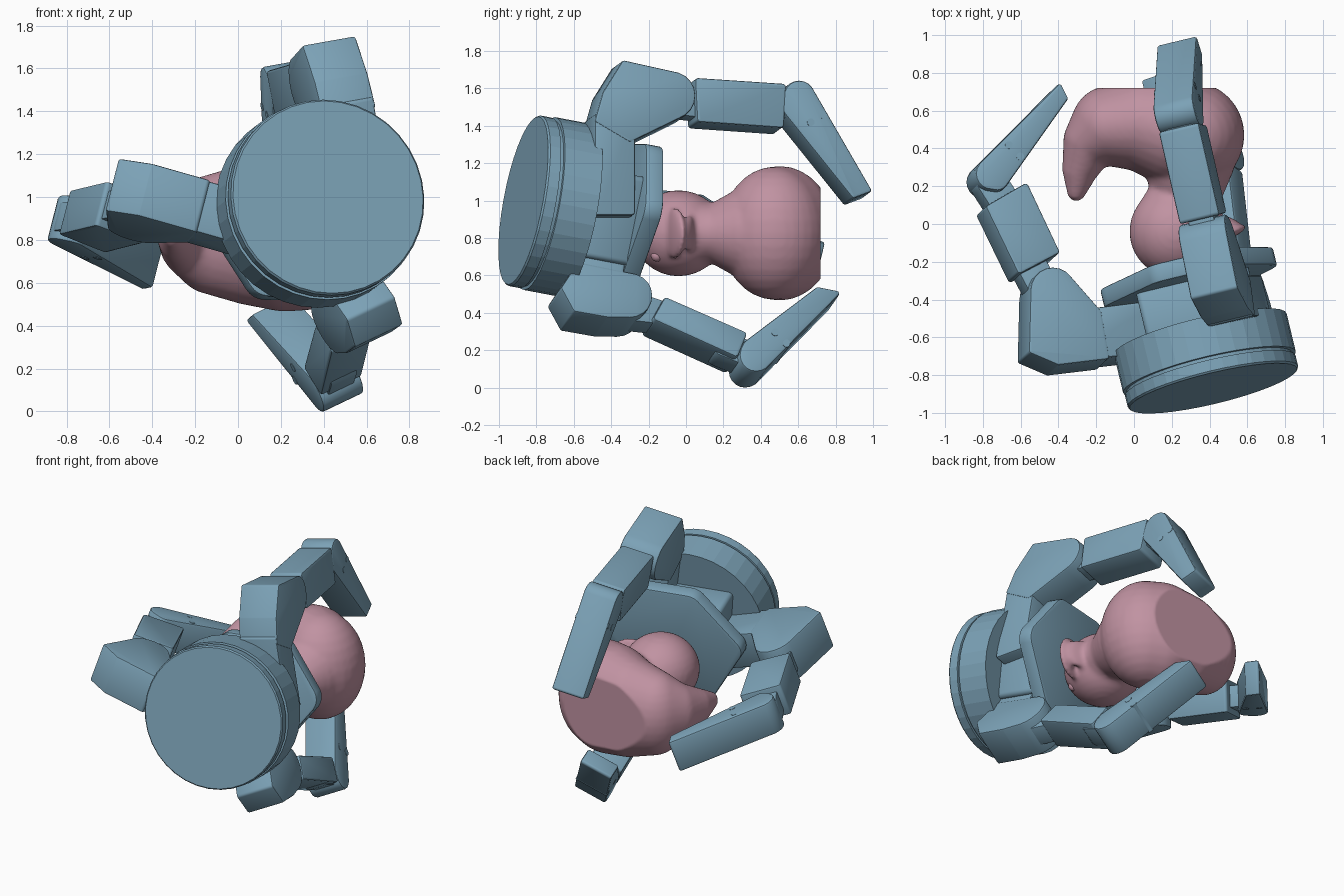
import bpy, bmesh, math
from mathutils import Vector, Matrix
from mathutils.geometry import convex_hull_2d

if "Cube" in bpy.data.objects:
    bpy.data.objects.remove(bpy.data.objects["Cube"])


def material(name, rgb):
    m = bpy.data.materials.new(name)
    m.diffuse_color = (*rgb, 1)
    m.use_nodes = True
    m.node_tree.nodes["Principled BSDF"].inputs["Base Color"].default_value = m.diffuse_color
    return m


BLUE = material("blue_metal", (0.20, 0.36, 0.47))
PINK = material("pink_rubber", (0.53, 0.29, 0.36))


def finish(name, bm, mat, bevel=0.0, angle=30):
    bmesh.ops.recalc_face_normals(bm, faces=bm.faces)
    me = bpy.data.meshes.new(name)
    bm.to_mesh(me)
    bm.free()
    ob = bpy.data.objects.new(name, me)
    bpy.context.collection.objects.link(ob)
    me.materials.append(mat)
    bpy.ops.object.select_all(action='DESELECT')
    ob.select_set(True)
    bpy.context.view_layer.objects.active = ob
    if bevel:
        b = ob.modifiers.new("bevel", 'BEVEL')
        b.width, b.segments, b.limit_method = bevel, 2, 'ANGLE'
        b.angle_limit = math.radians(40)
        bpy.ops.object.modifier_apply(modifier="bevel")
    bpy.ops.object.shade_smooth_by_angle(angle=math.radians(angle))
    return ob


def rounded(circles, seg=20):
    """Outline wrapped around circles given as (x, y, radius)."""
    pts = [Vector((c[0] + c[2] * math.cos(2 * math.pi * i / seg),
                   c[1] + c[2] * math.sin(2 * math.pi * i / seg)))
           for c in circles for i in range(seg)]
    return [pts[i] for i in convex_hull_2d(pts)]


def prism(name, near, far, bevel=0.012):
    bm = bmesh.new()
    a = [bm.verts.new(v) for v in near]
    b = [bm.verts.new(v) for v in far]
    bm.faces.new(a)
    bm.faces.new(b[::-1])
    for i in range(len(a)):
        j = (i + 1) % len(a)
        bm.faces.new((a[i], b[i], b[j], a[j]))
    return finish(name, bm, BLUE, bevel)


# ---- base and palm, in a frame tilted along the gripper axis
axis = Vector((-0.23, 0.955, -0.18)).normalized()
right = axis.cross(Vector((0, 0, 1))).normalized()
up = right.cross(axis)
C0 = Vector((0.42, -0.87, 1.0))


def palm(p, q, t):
    return C0 + right * p + up * q + axis * t


def lathe(name, profile, n=36):
    bm = bmesh.new()
    rings = [[bm.verts.new(palm(r * math.cos(2 * math.pi * i / n),
                                r * math.sin(2 * math.pi * i / n), t))
              for i in range(n)] for r, t in profile]
    for a, b in zip(rings, rings[1:]):
        for i in range(n):
            bm.faces.new((a[i], a[(i + 1) % n], b[(i + 1) % n], b[i]))
    bm.faces.new(rings[0])
    bm.faces.new(rings[-1])
    return finish(name, bm, BLUE, 0, 5)


lathe("base_disc", [(0.456, 0), (0.464, 0.01), (0.464, 0.07), (0.452, 0.072), (0.452, 0.088),
                    (0.470, 0.09), (0.470, 0.30)])


def palm_slab(name, circles, t0, t1):
    o = rounded(circles, 24)
    prism(name, [palm(v.x, v.y, t0) for v in o], [palm(v.x, v.y, t1) for v in o])


palm_slab("palm_plate", [(0.37, 0.06, 0.11), (0.20, 0.31, 0.1), (-0.12, 0.31, 0.1),
                         (-0.37, 0.04, 0.09), (-0.17, -0.27, 0.1), (0.14, -0.27, 0.1)], 0.55, 0.65)
palm_slab("palm_core", [(0.30, 0.20, 0.03), (-0.25, 0.20, 0.03), (-0.20, -0.22, 0.03),
                        (0.26, -0.22, 0.03)], 0.28, 0.57)


# ---- fingers: side profiles read on the near face, extruded along the hinge direction
def finger(name, view, p0, n, knuckle, arm, link, hinges, tip, screws):
    n, p0 = Vector(n).normalized(), Vector(p0)
    k = 0 if view == 'yz' else 2
    ax = (1, 2) if view == 'yz' else (0, 1)

    def lift(v, depth):
        p = Vector((0, 0, 0))
        p[ax[0]], p[ax[1]] = v[0], v[1]
        rest = sum(n[i] * (p[i] - p0[i]) for i in ax)
        p[k] = p0[k] + (0.12 - rest) / n[k]
        return p - n * (0.12 - depth)

    def slab(part, circles, w, bevel=0.012):
        o = rounded(circles)
        prism(name + part, [lift(v, w / 2) for v in o], [lift(v, -w / 2) for v in o], bevel)

    slab("_knuckle", knuckle, 0.26)
    slab("_arm", arm, 0.25)
    slab("_middle_link", link, 0.22)
    for i, h in enumerate(hinges):
        slab(f"_hinge_{i}", h, 0.14, 0.006)
    slab("_fingertip", tip, 0.22, 0.02)
    for i, s in enumerate(screws):
        slab(f"_screw_{i}", [(*s, 0.02)], 0.224, 0)


R = 0.018
finger("upper_finger", 'yz', (0.385, -0.07, 1.55), (0.958, 0.23, 0.17),
       [(-0.08, 1.56, 0.13), (-0.47, 1.43, R), (-0.43, 1.57, R), (-0.33, 1.73, R), (-0.30, 1.33, R)],
       [(-0.47, 1.45, R), (-0.29, 1.45, R), (-0.29, 0.94, R), (-0.47, 0.94, R)],
       [(0.07, 1.64, R), (0.08, 1.44, R), (0.52, 1.61, R), (0.51, 1.41, R)],
       [[(-0.06, 1.55, 0.08), (0.12, 1.53, 0.08)], [(0.45, 1.52, 0.08), (0.61, 1.54, 0.08)]],
       [(0.61, 1.56, 0.085), (0.58, 1.50, 0.06), (0.90, 1.03, 0.015), (0.98, 1.06, 0.015)],
       [(0.67, 1.42), (0.735, 1.46)])
finger("left_finger", 'xy', (-0.48, -0.35, 0.945), (0.255, 0.24, 1.0),
       [(-0.43, -0.35, 0.12), (-0.54, -0.67, R), (-0.40, -0.73, R), (-0.19, -0.47, R), (-0.15, -0.70, R)],
       [(-0.20, -0.46, R), (-0.40, -0.72, R), (0.12, -0.42, R), (0.10, -0.66, R)],
       [(-0.60, -0.24, R), (-0.41, -0.14, R), (-0.76, 0.09, R), (-0.57, 0.20, R)],
       [[(-0.45, -0.35, 0.08), (-0.53, -0.20, 0.08)], [(-0.65, 0.10, 0.08), (-0.74, 0.24, 0.08)]],
       [(-0.75, 0.27, 0.085), (-0.72, 0.24, 0.06), (-0.39, 0.73, 0.015), (-0.36, 0.67, 0.015)],
       [(-0.66, 0.42), (-0.60, 0.36)])
finger("lower_finger", 'yz', (0.495, -0.25, 0.43), (0.866, 0.285, 0.413),
       [(-0.30, 0.49, 0.12), (-0.65, 0.53, R), (-0.59, 0.42, R), (-0.42, 0.39, R), (-0.57, 0.65, R)],
       [(-0.58, 0.62, R), (-0.36, 0.56, R), (-0.31, 0.86, R), (-0.54, 0.88, R)],
       [(-0.10, 0.47, R), (-0.15, 0.38, R), (0.31, 0.29, R), (0.27, 0.19, R)],
       [[(-0.28, 0.46, 0.08), (-0.10, 0.42, 0.06)], [(0.22, 0.25, 0.06), (0.37, 0.20, 0.07)]],
       [(0.38, 0.18, 0.09), (0.36, 0.21, 0.06), (0.81, 0.51, 0.015), (0.71, 0.53, 0.015)],
       [(0.48, 0.30), (0.54, 0.24)])


# ---- toy bird: ellipsoids strung along paths, fused by remeshing
def ellipsoid(bm, c, r, tilt=0):
    m = (Matrix.Translation(c) @ Matrix.Rotation(tilt, 4, 'Z') @ Matrix.Diagonal((*r, 1)))
    bmesh.ops.create_uvsphere(bm, u_segments=32, v_segments=16, radius=1, matrix=m)


Z = 0.825
# x, y, radius in plan, half width in z
body = [(-0.305, 0.17, 0.05, 0.06), (-0.285, 0.29, 0.095, 0.12), (-0.23, 0.44, 0.145, 0.20),
        (-0.12, 0.52, 0.215, 0.28), (0.06, 0.535, 0.26, 0.33), (0.22, 0.50, 0.30, 0.36),
        (0.30, 0.47, 0.285, 0.355)]
neck = [(0.29, 0.36, 0.25, 0.25), (0.28, 0.17, 0.185, 0.15), (0.23, 0.02, 0.22, 0.19),
        (0.22, -0.04, 0.245, 0.23)]
bm = bmesh.new()
for path in (body, neck):
    for a, b in zip(path, path[1:]):
        for i in range(5):
            x, y, r, h = Vector(a).lerp(Vector(b), i / 4)
            ellipsoid(bm, (x, y, Z), (r, r, h))
# upper and lower bill
ellipsoid(bm, (0.46, -0.06, Z), (0.14, 0.035, 0.14), 0.35)
ellipsoid(bm, (0.45, 0.02, Z), (0.11, 0.03, 0.10), -0.2)
toy = finish("toy_bird", bm, PINK)
rm = toy.modifiers.new("fuse", 'REMESH')
rm.mode, rm.voxel_size = 'VOXEL', 0.014
sm = toy.modifiers.new("soften", 'SMOOTH')
sm.factor, sm.iterations = 0.5, 8
for mod in ("fuse", "soften"):
    bpy.ops.object.modifier_apply(modifier=mod)
for v in toy.data.vertices:      # flat underside
    v.co.y = min(v.co.y, 0.72)
bpy.ops.object.shade_smooth_by_angle(angle=math.radians(50))

for side in (-1, 1):             # eyes
    bm = bmesh.new()
    ellipsoid(bm, (0.365, -0.155, Z + side * 0.12), (0.032, 0.032, 0.032))
    finish("eye_" + ("low" if side < 0 else "high"), bm, PINK)
